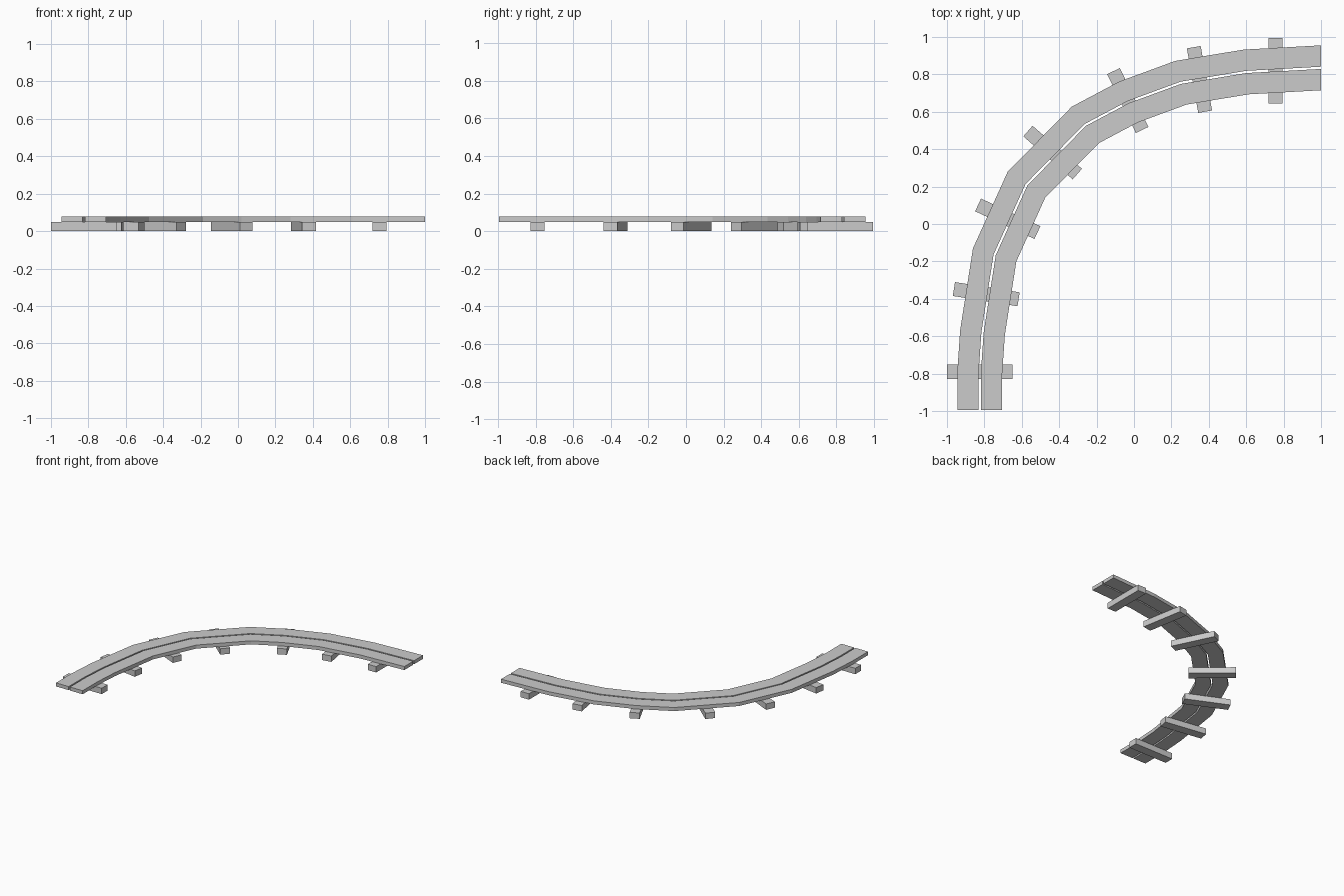
import bpy, bmesh, math
from mathutils import Vector

if "Cube" in bpy.data.objects:
    bpy.data.objects.remove(bpy.data.objects["Cube"])

# Centre line of the curved track, seen from above
PATH = [Vector(p) for p in [
    (-.825, -.995), (-.825, -.80), (-.81, -.58), (-.745, -.165), (-.575, .21),
    (-.26, .53), (-.03, .652), (.25, .755), (.60, .813), (1.0, .835)]]
TIE_H, TOP = .048, .077


def normals():
    """Left-hand mitre vectors along the path, with square-cut ends."""
    out = []
    for i in range(len(PATH)):
        if i == 0:
            out.append(Vector((-1, 0)))
        elif i == len(PATH) - 1:
            out.append(Vector((0, 1)))
        else:
            a = (PATH[i] - PATH[i - 1]).normalized()
            b = (PATH[i + 1] - PATH[i]).normalized()
            t = (a + b).normalized()
            out.append(Vector((-t.y, t.x)) / t.dot(a))
    return out


def plank(name, inner, outer):
    """Flat board swept along the path between two side offsets."""
    bm = bmesh.new()
    rings = []
    for p, n in zip(PATH, normals()):
        a, b = p + n * inner, p + n * outer
        rings.append([bm.verts.new((q.x, q.y, z)) for q, z in
                      ((a, TIE_H), (b, TIE_H), (b, TOP), (a, TOP))])
    for r, s in zip(rings, rings[1:]):
        for k in range(4):
            j = (k + 1) % 4
            bm.faces.new((r[k], r[j], s[j], s[k]))
    bm.faces.new(rings[0])
    bm.faces.new(rings[-1][::-1])
    bmesh.ops.recalc_face_normals(bm, faces=bm.faces)
    me = bpy.data.meshes.new(name)
    bm.to_mesh(me)
    bm.free()
    bpy.context.collection.objects.link(bpy.data.objects.new(name, me))


# Two boards with a narrow gap between them
plank("outer_plank", .006, .12)
plank("inner_plank", -.12, -.006)

# Crosswise sleepers underneath: x, y, angle
for i, (x, y, ang) in enumerate([
        (-.825, -.79, 0), (-.79, -.375, -9), (-.675, .028, -25), (-.435, .382, -41),
        (-.033, .66, -64), (.35, .773, -80), (.757, .82, -90)]):
    bpy.ops.mesh.primitive_cube_add(size=1, location=(x, y, TIE_H / 2),
                                    rotation=(0, 0, math.radians(ang)))
    tie = bpy.context.object
    tie.name = f"sleeper_{i + 1}"
    tie.scale = (.35, .075, TIE_H)
